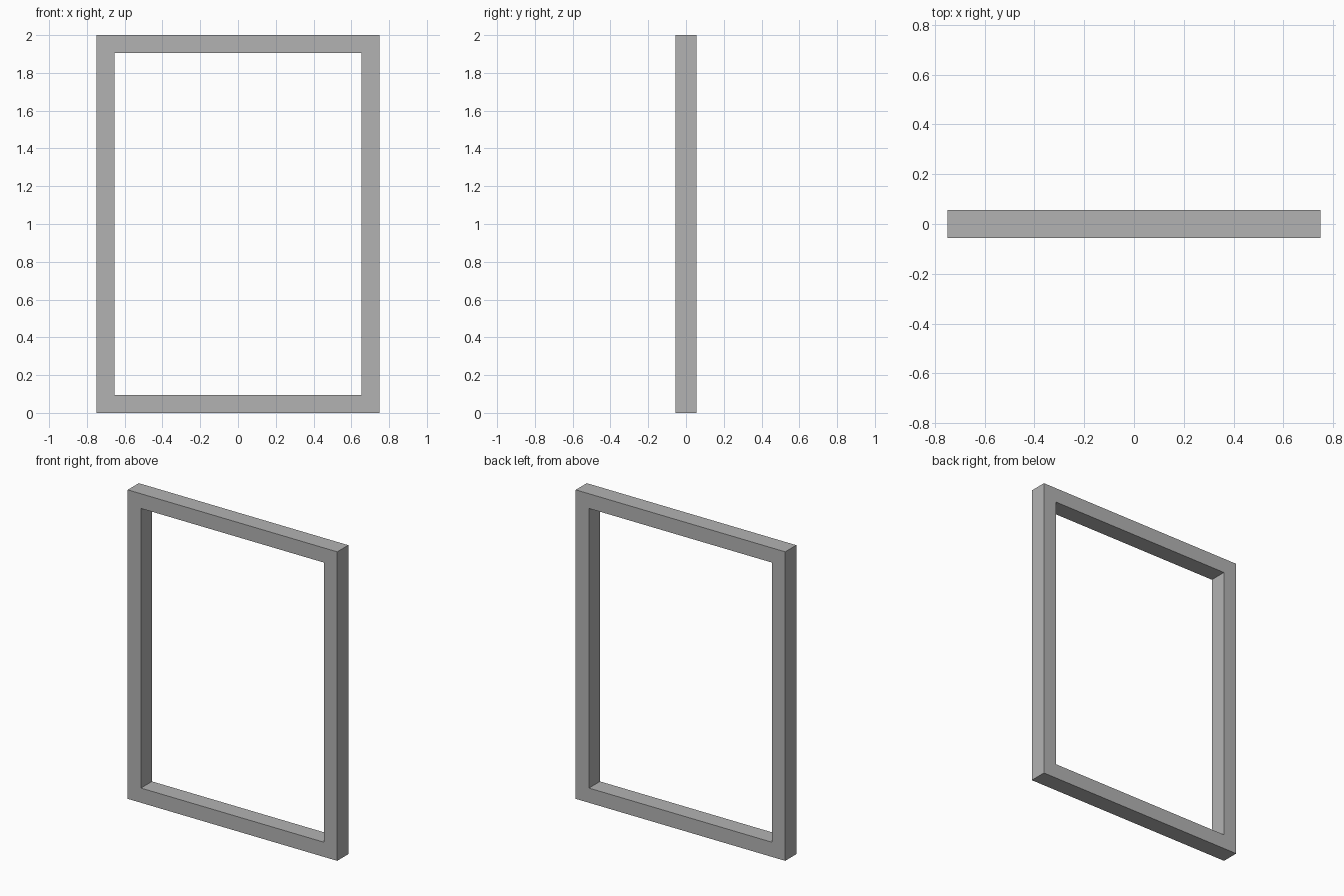
import bpy, bmesh

if "Cube" in bpy.data.objects:
    bpy.data.objects.remove(bpy.data.objects["Cube"])

WIDTH, HEIGHT, DEPTH, BORDER = 1.5, 2.0, 0.113, 0.095


def rectangle(bm, inset):
    """Corner loop on the front plane, inset from the outer edge."""
    x, lo, hi = WIDTH / 2 - inset, inset, HEIGHT - inset
    return [bm.verts.new((px, -DEPTH / 2, pz))
            for px, pz in ((-x, lo), (x, lo), (x, hi), (-x, hi))]


# Rectangular frame: mitred front ring, extruded to the back
bm = bmesh.new()
outer, inner = rectangle(bm, 0), rectangle(bm, BORDER)
front = [bm.faces.new((outer[i], outer[(i + 1) % 4], inner[(i + 1) % 4], inner[i]))
         for i in range(4)]
result = bmesh.ops.extrude_face_region(bm, geom=front, use_keep_orig=True)
back = [v for v in result["geom"] if isinstance(v, bmesh.types.BMVert)]
bmesh.ops.translate(bm, verts=back, vec=(0, DEPTH, 0))
bmesh.ops.recalc_face_normals(bm, faces=bm.faces)

mesh = bpy.data.meshes.new("frame")
bm.to_mesh(mesh)
bm.free()

# Dark grey finish
finish = bpy.data.materials.new("dark_grey")
finish.diffuse_color = (0.45, 0.45, 0.45, 1)
finish.use_nodes = True
finish.node_tree.nodes["Principled BSDF"].inputs["Base Color"].default_value = finish.diffuse_color
mesh.materials.append(finish)
bpy.context.collection.objects.link(bpy.data.objects.new("frame", mesh))
